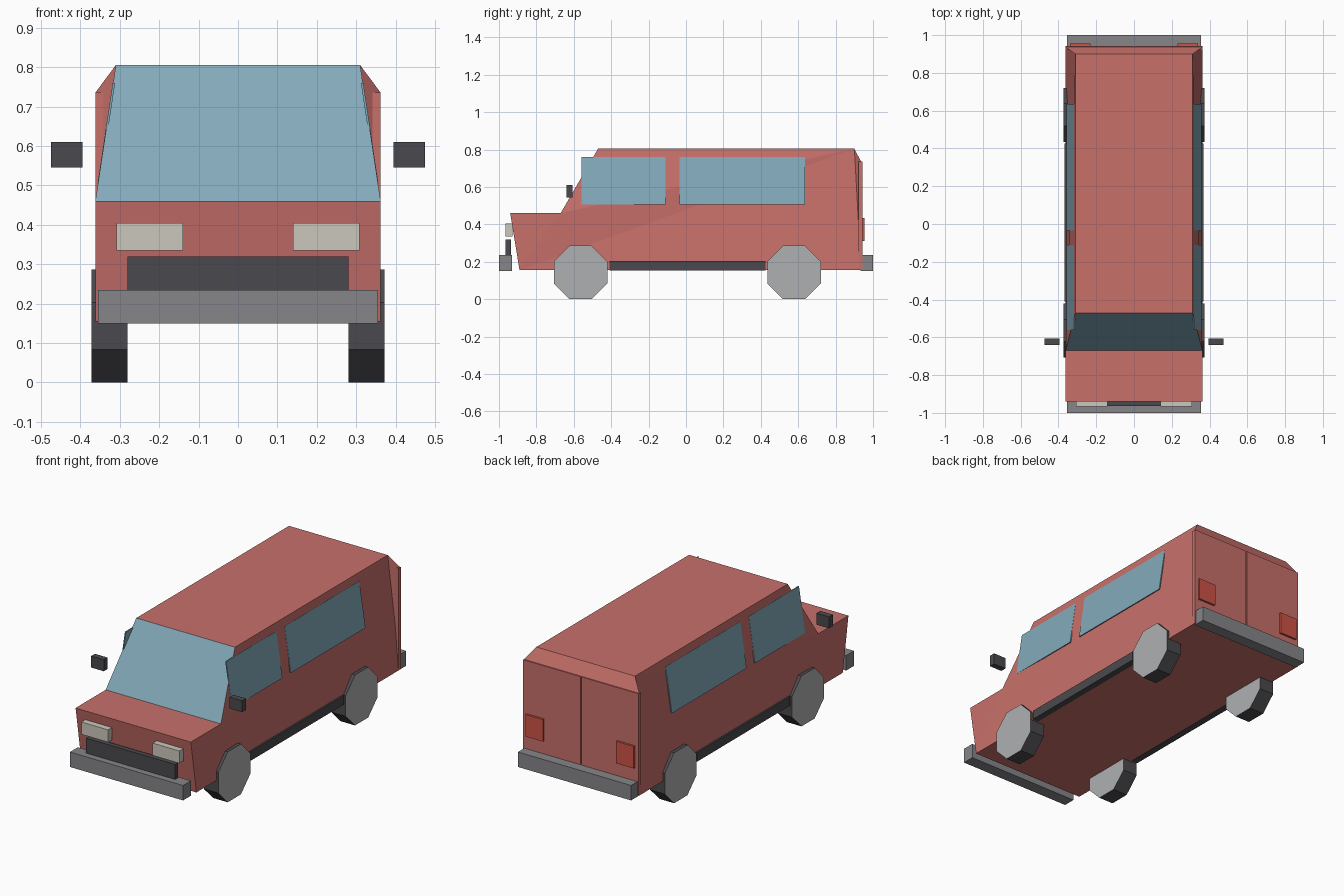
import bpy, bmesh, math
from mathutils import Matrix, Vector

old = bpy.data.objects.get("Cube")
if old:
    bpy.data.objects.remove(old, do_unlink=True)


def linear(c):
    c /= 255
    return c / 12.92 if c <= 0.04045 else ((c + 0.055) / 1.055) ** 2.4


def material(name, r, g, b):
    m = bpy.data.materials.new(name)
    m.use_nodes = True
    col = (linear(r), linear(g), linear(b), 1)
    m.diffuse_color = col
    m.node_tree.nodes["Principled BSDF"].inputs["Base Color"].default_value = col
    return m


RED = material("body red", 200, 112, 106)
GLASS = material("window blue", 131, 170, 186)
DARK = material("dark trim", 74, 74, 78)
STEEL = material("bumper grey", 134, 134, 138)
HUB = material("wheel grey", 175, 176, 178)
LAMP = material("headlight cream", 203, 200, 188)
TAIL = material("tail light red", 203, 83, 71)


def finish(name, bm, *mats):
    bmesh.ops.recalc_face_normals(bm, faces=bm.faces)
    me = bpy.data.meshes.new(name)
    bm.to_mesh(me)
    bm.free()
    for m in mats:
        me.materials.append(m)
    ob = bpy.data.objects.new(name, me)
    bpy.context.collection.objects.link(ob)
    return ob


def box(name, mat, x, y, z):
    """Box spanning the given (low, high) ranges."""
    bm = bmesh.new()
    size = [b - a for a, b in (x, y, z)]
    mid = [(a + b) / 2 for a, b in (x, y, z)]
    bmesh.ops.create_cube(bm, size=1, matrix=Matrix.Translation(mid) @ Matrix.Diagonal(size + [1]))
    return finish(name, bm, mat)


def pair(name, mat, x, y, z):
    """Left box and its mirrored right twin."""
    box("left_" + name, mat, x, y, z)
    box("right_" + name, mat, (-x[1], -x[0]), y, z)


# Body: side profile (half width, y, z) skinned across the width
W, R = 0.362, 0.31
profile = [(W, -0.89, 0.155), (W, -0.94, 0.46), (W, -0.67, 0.46), (R, -0.47, 0.805),
           (R, 0.90, 0.805), (W, 0.936, 0.735), (W, 0.936, 0.155)]
bm = bmesh.new()
left = [bm.verts.new(p) for p in profile]
right = [bm.verts.new((-x, y, z)) for x, y, z in profile]
n = len(profile)
for i in range(n):
    j = (i + 1) % n
    f = bm.faces.new((left[i], left[j], right[j], right[i]))
    f.material_index = 1 if i == 2 else 0  # windscreen
for side in (left, right):
    # The tapered flank fans out from the rear roof corner
    bm.faces.new(side[0:3])
    for i, j in ((0, 2), (2, 3), (5, 6), (6, 0)):
        bm.faces.new((side[4], side[i], side[j]))
finish("body", bm, RED, GLASS)


# Side windows: thin plates leaning in with the flanks
def side_window(name, s, y0, y1):
    bm = bmesh.new()
    z0, z1, t = 0.505, 0.76, 0.006
    slope = (W - R) / 0.345
    vs = []
    for off in (0, t):
        for y, z in ((y0, z0), (y1, z0), (y1, z1), (y0, z1)):
            vs.append(bm.verts.new((s * (W + 0.001 - slope * (z - 0.46) - off), y, z)))
    bm.faces.new(vs[:4])
    bm.faces.new(vs[4:])
    for i in range(4):
        j = (i + 1) % 4
        bm.faces.new((vs[i], vs[j], vs[j + 4], vs[i + 4]))
    finish(name, bm, GLASS)


for label, s in (("left", 1), ("right", -1)):
    side_window(label + "_front_window", s, -0.56, -0.11)
    side_window(label + "_rear_window", s, -0.035, 0.635)

# Doors, lamps, mirrors and sills
pair("rear_door", RED, (0.003, W), (0.922, 0.943), (0.157, 0.735))
pair("tail_light", TAIL, (0.23, 0.34), (0.93, 0.955), (0.31, 0.435))
pair("headlight", LAMP, (0.14, 0.308), (-0.966, -0.928), (0.335, 0.405))
pair("mirror", DARK, (0.395, 0.474), (-0.64, -0.606), (0.545, 0.61))
pair("sill", DARK, (0.33, 0.367), (-0.41, 0.425), (0.153, 0.205))

# Grille and bumpers
box("grille", DARK, (-0.28, 0.28), (-0.964, -0.936), (0.22, 0.32))
box("front_bumper", STEEL, (-0.355, 0.355), (-1, -0.93), (0.15, 0.235))
box("rear_bumper", STEEL, (-0.355, 0.355), (0.932, 1), (0.15, 0.235))

# Wheels: eight-sided drums with dark treads and pale sides
RAD = 0.143
for label, s in (("left", 1), ("right", -1)):
    for end, y in (("front", -0.564), ("rear", 0.578)):
        bm = bmesh.new()
        m = (Matrix.Translation((s * 0.326, y, RAD)) @ Matrix.Rotation(math.pi / 2, 4, 'Y')
             @ Matrix.Rotation(math.pi / 8, 4, 'Z'))
        r = RAD / math.cos(math.pi / 8)
        bmesh.ops.create_cone(bm, cap_ends=True, segments=8, radius1=r, radius2=r,
                              depth=0.092, matrix=m)
        bm.normal_update()
        for f in bm.faces:
            f.material_index = 1 if abs(f.normal.x) > 0.5 else 0
        finish(label + "_" + end + "_wheel", bm, DARK, HUB)
